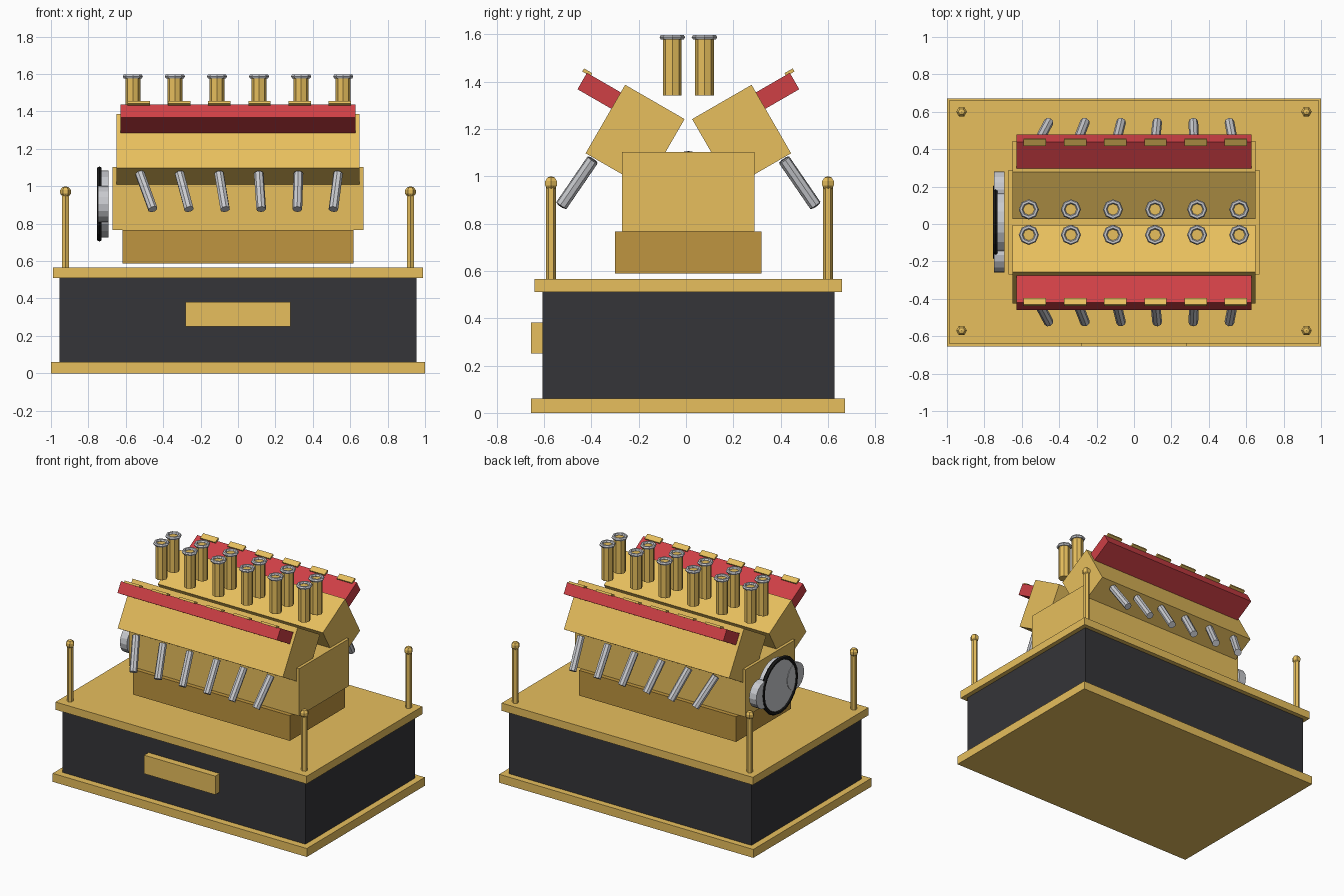
import bpy
from math import radians, sin, cos, pi
from mathutils import Vector, Matrix

if "Cube" in bpy.data.objects:
    bpy.data.objects.remove(bpy.data.objects["Cube"])

CY = 0.01  # y of the symmetry plane


def material(name, rgb):
    m = bpy.data.materials.new(name)
    m.diffuse_color = (*rgb, 1)
    m.use_nodes = True
    m.node_tree.nodes["Principled BSDF"].inputs["Base Color"].default_value = m.diffuse_color
    return m


GOLD = material("gold", (0.80, 0.52, 0.11))
BRONZE = material("bronze", (0.52, 0.30, 0.05))
DARK = material("charcoal", (0.035, 0.035, 0.04))
RED = material("red", (0.62, 0.05, 0.06))
STEEL = material("steel", (0.58, 0.59, 0.62))
BLACK = material("black", (0.01, 0.01, 0.01))


def finish(name, mat):
    ob = bpy.context.object
    ob.name = name
    ob.data.materials.append(mat)
    return ob


def box(name, x, y, z, mat, matrix=None):
    """Box from (min, max) ranges, optionally placed by a matrix."""
    bpy.ops.mesh.primitive_cube_add(size=1)
    ob = finish(name, mat)
    size = [b - a for a, b in (x, y, z)]
    mid = [(a + b) / 2 for a, b in (x, y, z)]
    m = Matrix.Translation(mid) @ Matrix.Diagonal((*size, 1))
    ob.data.transform(matrix @ m if matrix else m)
    return ob


def rod(name, p, q, r, sides, mat):
    """Cylinder between two points."""
    p, q = Vector(p), Vector(q)
    bpy.ops.mesh.primitive_cylinder_add(vertices=sides, radius=r, depth=(q - p).length,
                                        location=(p + q) / 2)
    ob = finish(name, mat)
    d = (q - p).normalized()
    if d.z < 0.999:
        ob.rotation_euler = d.to_track_quat('Z', 'Y').to_euler()
    return ob


def ring(name, loc, major, minor, n, k, mat, rot=(0, 0, 0)):
    bpy.ops.mesh.primitive_torus_add(location=loc, rotation=rot, major_radius=major,
                                     minor_radius=minor, major_segments=n, minor_segments=k)
    return finish(name, mat)


# Display plinth with trim plates and blank plaque
box("plinth_foot", (-1, 1), (-0.655, 0.672), (0, 0.06), GOLD)
box("plinth_body", (-0.955, 0.955), (-0.606, 0.628), (0.06, 0.51), DARK)
box("plinth_top", (-0.988, 0.988), (-0.64, 0.66), (0.51, 0.565), GOLD)
box("plaque", (-0.28, 0.28), (-0.655, -0.60), (0.25, 0.382), GOLD)

# Corner posts with ball finials
for x in (-0.922, 0.922):
    for s in (-1, 1):
        y = CY + 0.005 + s * 0.585
        rod("corner_post", (x, y, 0.565), (x, y, 0.96), 0.021, 6, GOLD)
        bpy.ops.mesh.primitive_uv_sphere_add(segments=6, ring_count=5, radius=0.03,
                                             location=(x, y, 0.97), rotation=(0, 0, pi / 2))
        finish("post_finial", GOLD)

# Sump and engine block
box("sump", (-0.618, 0.618), (-0.30, 0.32), (0.588, 0.767), BRONZE)
box("engine_block", (-0.67, 0.67), (-0.27, 0.29), (0.767, 1.103), GOLD)

# Two tilted banks: head, valve cover, clips, exhaust pipes, intake trumpets
for s in (-1, 1):
    bank = (Matrix.Translation((0, CY + s * 0.225, 1.169))
            @ Matrix.Rotation(radians(30 * s), 4, 'X'))

    def out(a, b):
        return tuple(sorted((s * a, s * b)))

    box("cylinder_head", (-0.65, 0.65), out(-0.145, 0.145), (-0.167, 0.167), GOLD, bank)
    box("valve_cover", (-0.628, 0.628), out(0.14, 0.31), (0.05, 0.13), RED, bank)
    for i in range(6):
        x = -0.53 + i * 0.215
        box("cover_clip", (x - 0.06, x + 0.06), out(0.29, 0.33), (0.125, 0.14), GOLD, bank)
        rod("exhaust_pipe", (-0.525 + i * 0.212, CY + s * 0.405, 1.068),
            (-0.455 + i * 0.193, CY + s * 0.536, 0.877), 0.026, 8, STEEL)
        x, y = -0.5625 + i * 0.225, CY + s * 0.068
        rod("intake_trumpet", (x, y, 1.34), (x, y, 1.585), 0.04, 8, GOLD)
        ring("trumpet_lip", (x, y, 1.587), 0.042, 0.012, 8, 6, STEEL)

# Pulleys and drive belt on the left end
rod("main_pulley", (-0.745, CY, 0.905), (-0.693, CY, 0.905), 0.18, 20, STEEL)
for s in (-1, 1):
    y = CY + s * 0.175
    rod("side_pulley", (-0.748, y, 0.905), (-0.693, y, 0.905), 0.095, 16, STEEL)
ring("drive_belt", (-0.741, CY, 0.905), 0.187, 0.014, 20, 6, BLACK, (0, pi / 2, 0))
